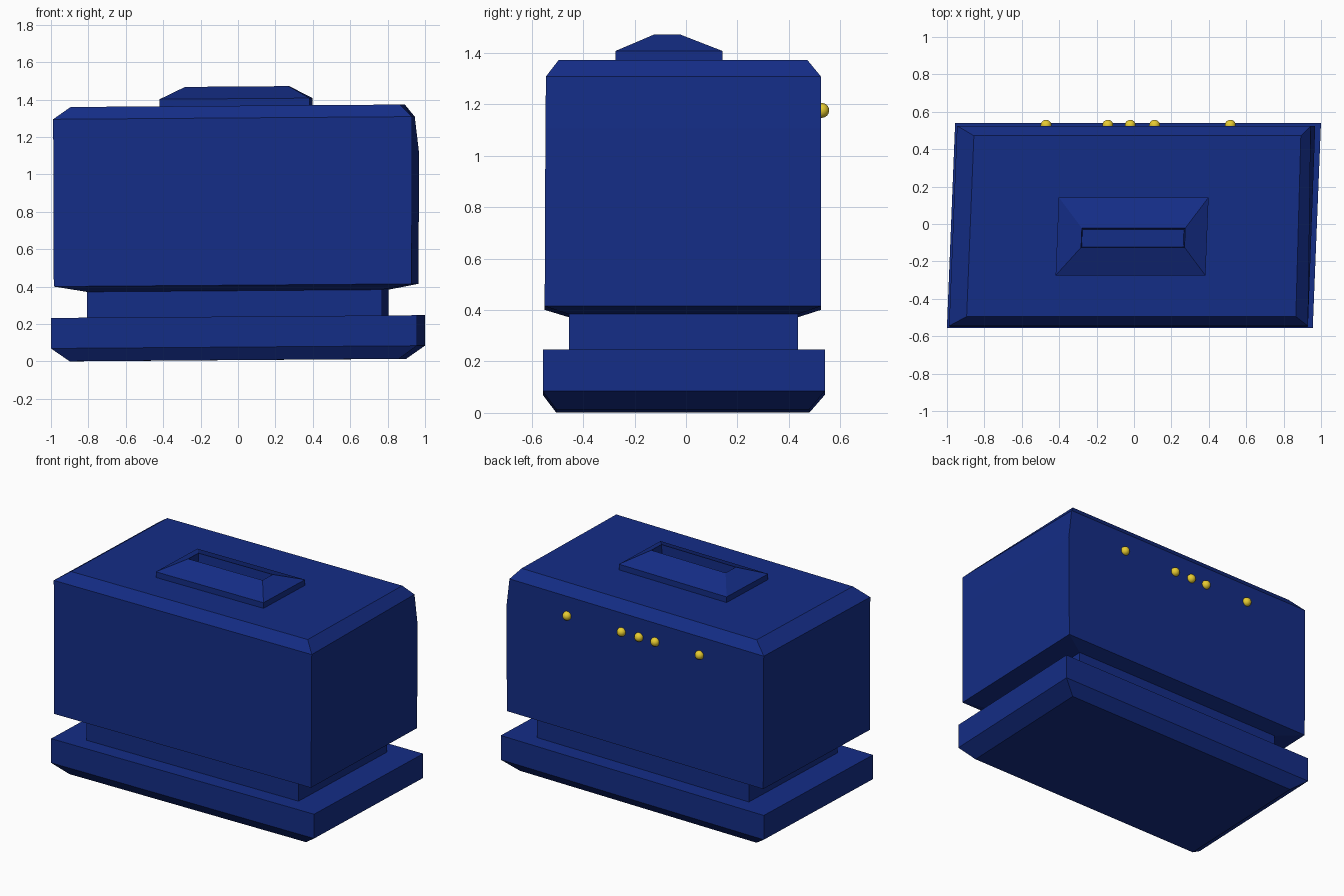
import bpy
import bmesh

if "Cube" in bpy.data.objects:
    bpy.data.objects.remove(bpy.data.objects["Cube"])

SHEAR, TILT = 0.04, 0.0075   # the model leans slightly


def material(name, color):
    m = bpy.data.materials.new(name)
    m.diffuse_color = color
    m.use_nodes = True
    m.node_tree.nodes["Principled BSDF"].inputs["Base Color"].default_value = m.diffuse_color
    return m


navy = material("navy", (0.007, 0.026, 0.24, 1))
yellow = material("yellow", (0.80, 0.60, 0.03, 1))


def finish(name, bm, mat):
    bmesh.ops.recalc_face_normals(bm, faces=bm.faces)
    mesh = bpy.data.meshes.new(name)
    bm.to_mesh(mesh)
    bm.free()
    mesh.materials.append(mat)
    ob = bpy.data.objects.new(name, mesh)
    bpy.context.collection.objects.link(ob)
    return ob


def loft(name, sections, mat):
    """Stack rectangles (z, x0, x1, y0, y1, back-right pull) and skin them."""
    bm = bmesh.new()
    rings = []
    for z, x0, x1, y0, y1, pull in sections:
        corners = [(x0, y0), (x1, y0), (x1 - pull, y1), (x0, y1)]
        rings.append([bm.verts.new((x + SHEAR * y, y, z + TILT * x))
                      for x, y in corners])
    for a, b in zip(rings, rings[1:]):
        for i in range(4):
            j = (i + 1) % 4
            bm.faces.new((a[i], a[j], b[j], b[i]))
    bm.faces.new(rings[0][::-1])
    bm.faces.new(rings[-1])
    return finish(name, bm, mat)


# base plinth, neck and main box share one profile
loft("box_body", [
    (0.0075, -0.88, 0.88, -0.505, 0.48, 0),
    (0.077, -0.978, 0.978, -0.557, 0.54, 0),
    (0.24, -0.978, 0.978, -0.557, 0.54, 0),
    (0.24, -0.79, 0.787, -0.455, 0.435, 0),
    (0.378, -0.79, 0.787, -0.455, 0.435, 0),
    (0.408, -0.963, 0.95, -0.55, 0.525, 0.007),
    (1.10, -0.965, 0.952, -0.547, 0.525, 0.004),
    (1.302, -0.967, 0.952, -0.545, 0.525, 0.028),
    (1.367, -0.875, 0.885, -0.495, 0.472, 0.012),
], navy)

# raised slot surround with recessed opening
loft("slot_surround", [
    (1.35, -0.408, 0.393, -0.275, 0.143, 0),
    (1.405, -0.408, 0.393, -0.275, 0.143, 0),
    (1.47, -0.278, 0.275, -0.125, -0.022, 0),
    (1.38, -0.274, 0.268, -0.124, -0.03, 0),
], navy)

# round studs along the back
for i, x in enumerate((-0.47, -0.14, -0.02, 0.11, 0.515)):
    bm = bmesh.new()
    bmesh.ops.create_uvsphere(bm, u_segments=20, v_segments=12, radius=0.029)
    bmesh.ops.translate(bm, verts=bm.verts, vec=(x, 0.528, 1.177))
    stud = finish(f"back_stud_{i + 1}", bm, yellow)
    for p in stud.data.polygons:
        p.use_smooth = True
